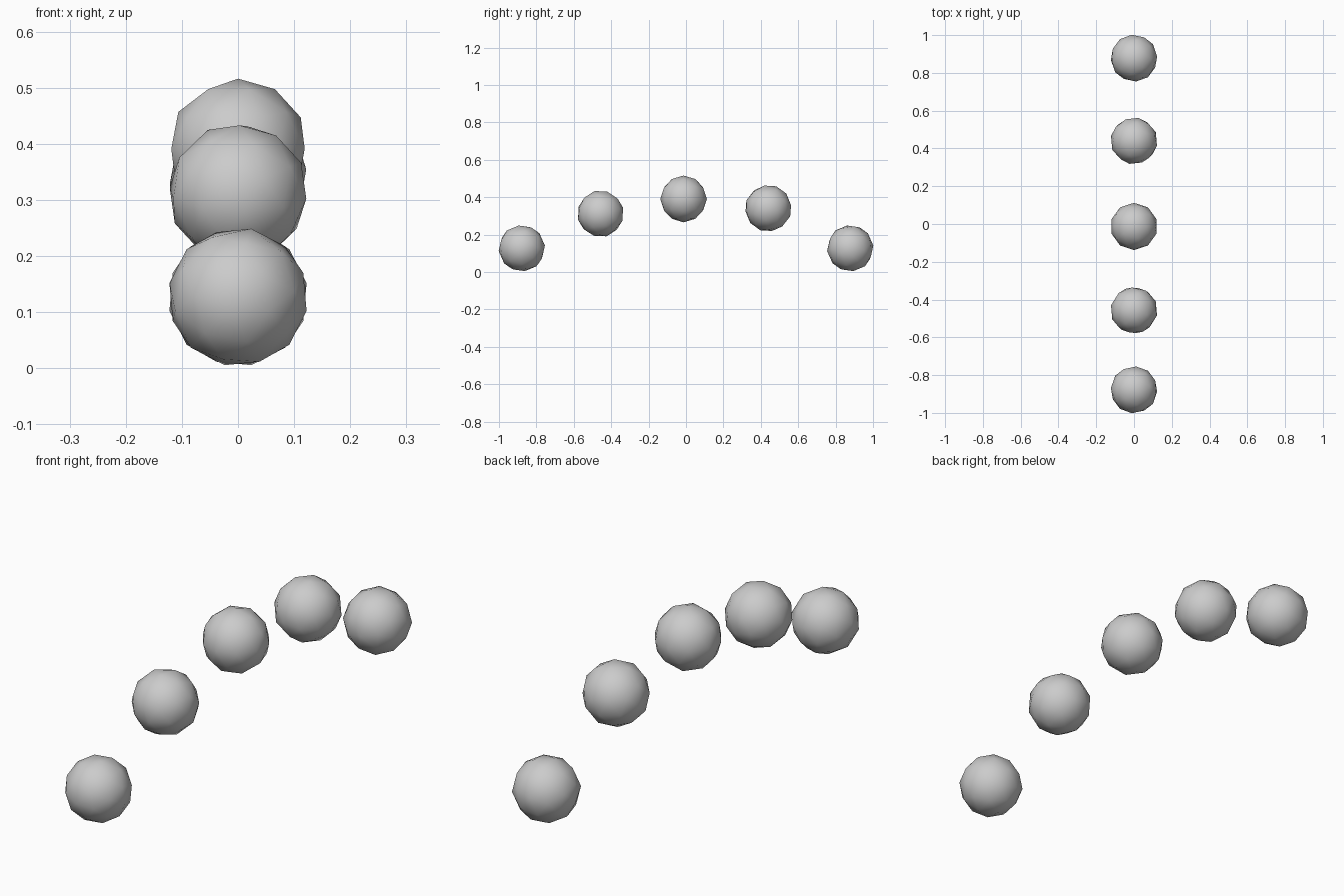
import bpy
from math import radians

if "Cube" in bpy.data.objects:
    bpy.data.objects.remove(bpy.data.objects["Cube"])

RADIUS = 0.125

# Five loose balls along an arc: (y, z, roll about x, turn about z)
balls = [
    (-0.878, 0.127, 40, 10),
    (-0.457, 0.312, 15, 5),
    (-0.013, 0.391, 0, 0),
    (0.440, 0.341, -20, 5),
    (0.878, 0.127, -40, 170),
]

for i, (y, z, roll, turn) in enumerate(balls, 1):
    bpy.ops.mesh.primitive_ico_sphere_add(
        subdivisions=2, radius=RADIUS, location=(0, y, z),
        rotation=(radians(roll), 0, radians(turn)))
    ball = bpy.context.object
    ball.name = f"ball_{i}"
    bpy.ops.object.shade_smooth()
